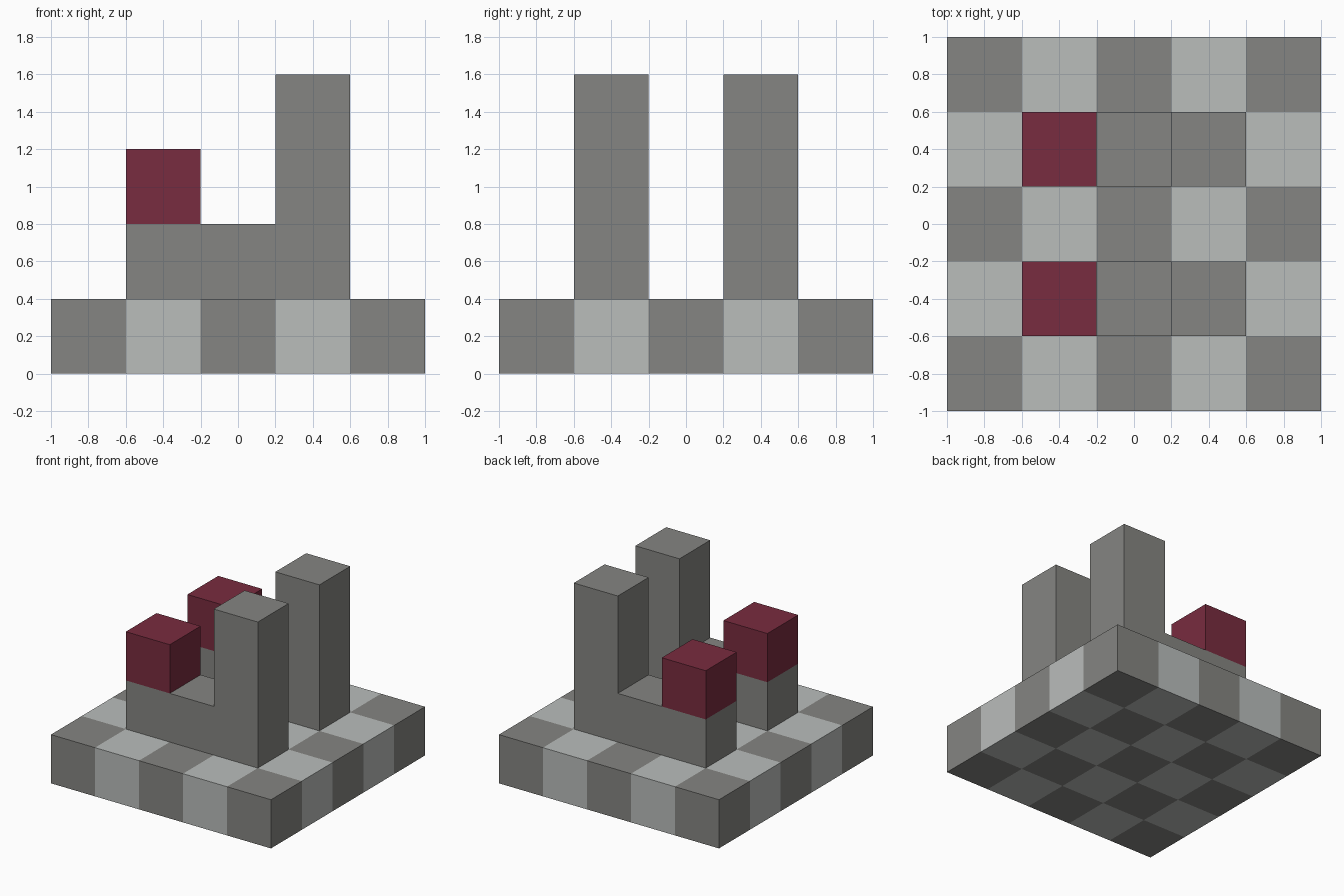
import bpy
import bmesh
from mathutils import Vector

CELL = 0.4  # every part sits on this module

cube = bpy.data.objects.get("Cube")
if cube:
    bpy.data.objects.remove(cube, do_unlink=True)


def material(name, rgb):
    mat = bpy.data.materials.new(name)
    mat.use_nodes = True
    mat.diffuse_color = (*rgb, 1)
    mat.node_tree.nodes["Principled BSDF"].inputs["Base Color"].default_value = (*rgb, 1)
    return mat


def add_object(name, bm, *mats):
    bmesh.ops.recalc_face_normals(bm, faces=bm.faces)
    mesh = bpy.data.meshes.new(name)
    bm.to_mesh(mesh)
    bm.free()
    for mat in mats:
        mesh.materials.append(mat)
    obj = bpy.data.objects.new(name, mesh)
    bpy.context.collection.objects.link(obj)
    return obj


def box(size, centre):
    bm = bmesh.new()
    bmesh.ops.create_cube(bm, size=1)
    bmesh.ops.scale(bm, vec=size, verts=bm.verts)
    bmesh.ops.translate(bm, vec=centre, verts=bm.verts)
    return bm


dark_grey = material("dark grey", (0.235, 0.235, 0.223))
light_grey = material("light grey", (0.49, 0.51, 0.50))
dark_red = material("dark red", (0.19, 0.025, 0.05))

# Chequered base: a slab cut into five by five squares
bm = box((5 * CELL, 5 * CELL, CELL), (0, 0, CELL / 2))
for axis in (Vector((1, 0, 0)), Vector((0, 1, 0))):
    for step in (-1.5, -0.5, 0.5, 1.5):
        bmesh.ops.bisect_plane(bm, geom=bm.verts[:] + bm.edges[:] + bm.faces[:],
                               plane_co=axis * step * CELL, plane_no=axis)
for face in bm.faces:
    inside = face.calc_center_median() - face.normal * CELL / 2
    face.material_index = (round(inside.x / CELL) + round(inside.y / CELL)) % 2
add_object("chequered_base", bm, dark_grey, light_grey)

# Two L-shaped blocks, each with a red cube on the low end
profile = [(-1.5, 1), (1.5, 1), (1.5, 4), (0.5, 4), (0.5, 2), (-1.5, 2)]
for side, y in (("front", -CELL), ("back", CELL)):
    bm = bmesh.new()
    outline = bm.faces.new([bm.verts.new((x * CELL, y - CELL / 2, z * CELL))
                            for x, z in profile])
    extruded = bmesh.ops.extrude_face_region(bm, geom=[outline], use_keep_orig=True)
    moved = [v for v in extruded["geom"] if isinstance(v, bmesh.types.BMVert)]
    bmesh.ops.translate(bm, vec=(0, CELL, 0), verts=moved)
    add_object(side + "_l_block", bm, dark_grey)
    add_object(side + "_red_cube", box((CELL,) * 3, (-CELL, y, 2.5 * CELL)), dark_red)
